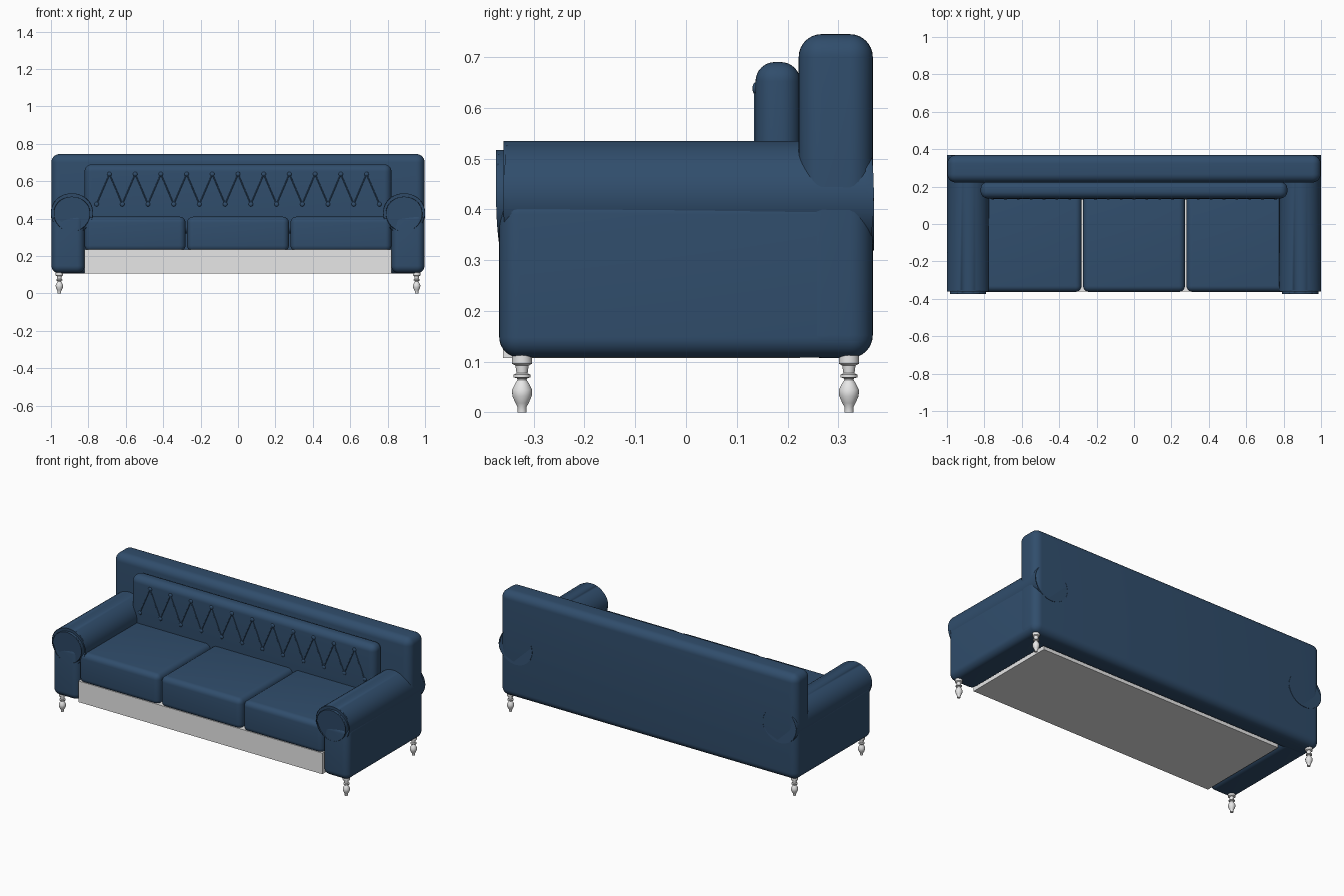
import bpy, bmesh, math
from mathutils import Vector, Matrix

if "Cube" in bpy.data.objects:
    bpy.data.objects.remove(bpy.data.objects["Cube"], do_unlink=True)


def material(name, rgb):
    m = bpy.data.materials.new(name)
    m.use_nodes = True
    m.diffuse_color = (*rgb, 1)
    bsdf = next(n for n in m.node_tree.nodes if n.type == 'BSDF_PRINCIPLED')
    bsdf.inputs["Base Color"].default_value = (*rgb, 1)
    return m


BLUE = material("navy upholstery", (0.030, 0.075, 0.150))
GREY = material("light grey", (0.8, 0.8, 0.8))


def finish(bm, name, mat, angle=35):
    bmesh.ops.recalc_face_normals(bm, faces=bm.faces)
    me = bpy.data.meshes.new(name)
    bm.to_mesh(me)
    bm.free()
    me.materials.append(mat)
    ob = bpy.data.objects.new(name, me)
    bpy.context.collection.objects.link(ob)
    bpy.ops.object.select_all(action='DESELECT')
    ob.select_set(True)
    bpy.context.view_layer.objects.active = ob
    bpy.ops.object.shade_smooth_by_angle(angle=math.radians(angle))
    return ob


def box(name, x, y, z, mat, bevel=0.0, segments=6):
    """Rounded box from (min, max) ranges."""
    bm = bmesh.new()
    bmesh.ops.create_cube(bm, size=1)
    for v in bm.verts:
        v.co = [r[0] if c < 0 else r[1] for c, r in zip(v.co, (x, y, z))]
    if bevel:
        bmesh.ops.bevel(bm, geom=bm.edges[:], offset=bevel, segments=segments,
                        profile=0.5, affect='EDGES', clamp_overlap=True)
    return finish(bm, name, mat)


def roll(name, cx, cz, rx, rz, y0, y1, bevel):
    """Elliptical cylinder along y with softened ends."""
    bm = bmesh.new()
    bmesh.ops.create_cone(bm, cap_ends=True, segments=64, radius1=1, radius2=1, depth=1)
    for v in bm.verts:
        v.co = (cx + v.co.x * rx, (y0 + y1) / 2 + v.co.z * (y1 - y0), cz + v.co.y * rz)
    rims = [e for e in bm.edges if any(len(f.verts) > 4 for f in e.link_faces)]
    bmesh.ops.bevel(bm, geom=rims, offset=bevel, segments=4, profile=0.5, affect='EDGES')
    return finish(bm, name, BLUE)


def turned(name, x, y, profile):
    """Lathe a (radius, height) profile."""
    bm = bmesh.new()
    vs = [bm.verts.new((r, 0, z)) for r, z in profile]
    es = [bm.edges.new(p) for p in zip(vs, vs[1:])]
    bmesh.ops.spin(bm, geom=vs + es, cent=(0, 0, 0), axis=(0, 0, 1),
                   angle=math.tau, steps=24, use_merge=True)
    bmesh.ops.remove_doubles(bm, verts=bm.verts[:], dist=1e-5)
    bmesh.ops.translate(bm, verts=bm.verts[:], vec=(x, y, 0))
    return finish(bm, name, GREY)


# Backrest and seat base
box("backrest", (-0.998, 0.998), (0.222, 0.368), (0.107, 0.745), BLUE, 0.045, 8)
box("seat_base", (-0.82, 0.82), (-0.361, 0.225), (0.107, 0.235), GREY)

# Arms: rounded body, roll on top, and front facing disc
for side, s in (("left", 1), ("right", -1)):
    box(side + "_arm_body", sorted((s * 0.82, s * 0.997)), (-0.368, 0.364),
        (0.108, 0.43), BLUE, 0.04, 8)
    roll(side + "_arm_roll", s * 0.888, 0.427, 0.112, 0.108, -0.352, 0.362, 0.008)
    roll(side + "_arm_disc", s * 0.888, 0.424, 0.097, 0.093, -0.368, -0.33, 0.006)

# Seat cushions
for name, x in (("right", (-0.82, -0.281)), ("middle", (-0.272, 0.272)), ("left", (0.281, 0.82))):
    box(name + "_seat_cushion", x, (-0.363, 0.2), (0.224, 0.41), BLUE, 0.032)

# Back cushion
FRONT = 0.137
box("back_cushion", (-0.82, 0.82), (FRONT, 0.225), (0.32, 0.69), BLUE, 0.038, 8)

# Zigzag tufting: buttons at the points, thin seams between them
points = [Vector((-0.756 + 0.06873 * i, FRONT, 0.638 if i % 2 else 0.477)) for i in range(23)]
bm = bmesh.new()
for p in points:
    bmesh.ops.create_uvsphere(bm, u_segments=16, v_segments=8, radius=1,
                              matrix=Matrix.Translation(p) @ Matrix.Diagonal((0.012, 0.006, 0.012, 1)))
finish(bm, "tufting_buttons", BLUE)

bm = bmesh.new()
for a, b in zip(points, points[1:]):
    d = b - a
    turn = d.to_track_quat('Z', 'Y').to_matrix().to_4x4()
    bmesh.ops.create_cone(bm, cap_ends=True, segments=8, radius1=0.003, radius2=0.003,
                          depth=d.length, matrix=Matrix.Translation((a + b) / 2) @ turn)
finish(bm, "tufting_seams", BLUE, 60)

# Turned legs
LEG = [(0, 0), (0.009, 0), (0.009, 0.011), (0.013, 0.018), (0.019, 0.032), (0.020, 0.044),
       (0.014, 0.056), (0.009, 0.064), (0.010, 0.067), (0.017, 0.069), (0.017, 0.074),
       (0.011, 0.077), (0.013, 0.092), (0.020, 0.096), (0.020, 0.115), (0, 0.115)]
for fb, y in (("front", -0.323), ("back", 0.321)):
    for side, x in (("left", 0.955), ("right", -0.955)):
        turned(f"{fb}_{side}_leg", x, y, LEG)
